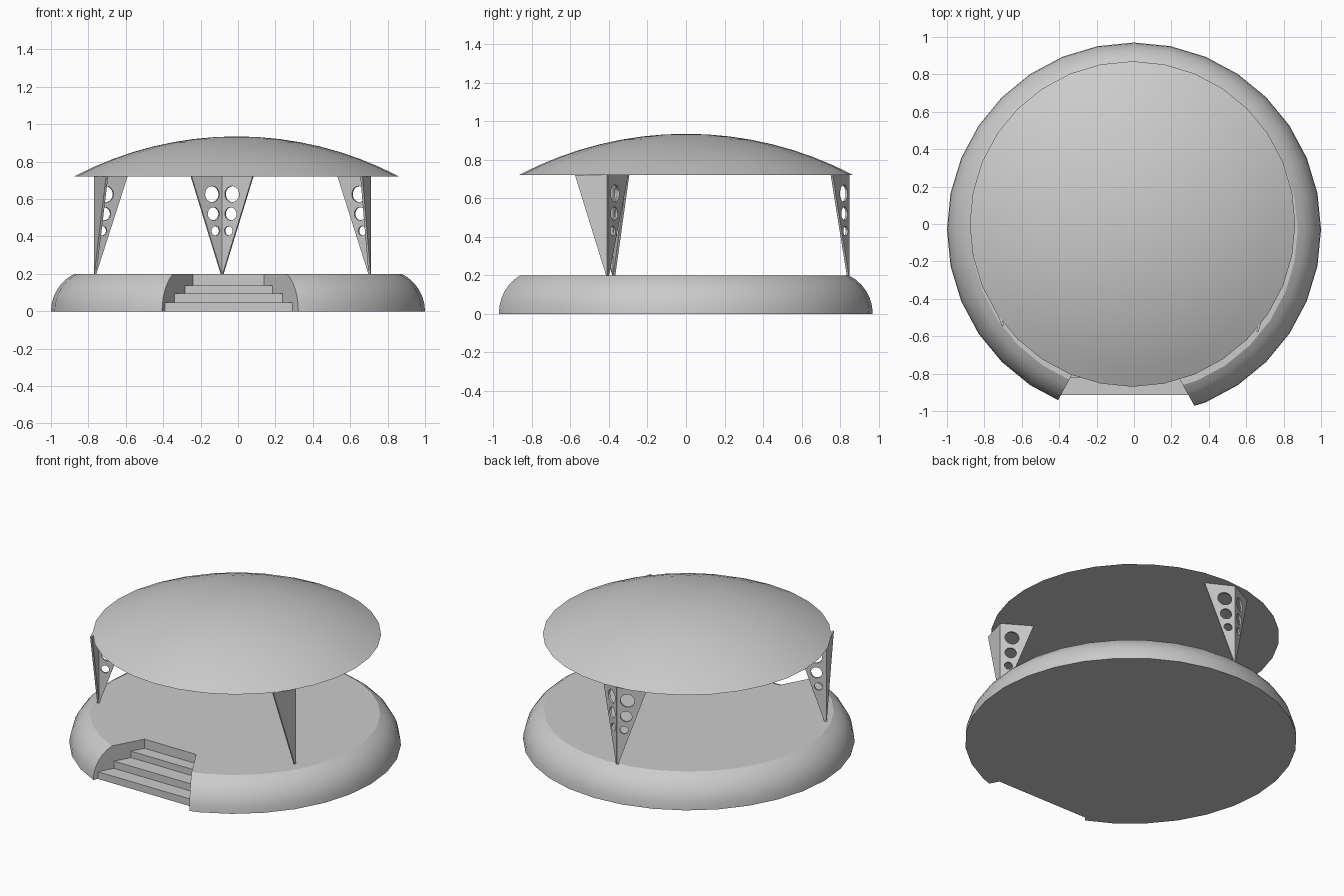
import bpy, bmesh, math
from mathutils import Matrix, Vector

cube = bpy.data.objects.get("Cube")
if cube:
    bpy.data.objects.remove(cube, do_unlink=True)

grey = bpy.data.materials.new("plain_grey")
grey.use_nodes = True
COLOUR = (0.6, 0.6, 0.6, 1)
grey.diffuse_color = COLOUR
for node in grey.node_tree.nodes:
    if node.type == 'BSDF_PRINCIPLED':
        node.inputs["Base Color"].default_value = COLOUR

DECK, EAVES = 0.2, 0.72


def add_mesh(name, bm):
    bmesh.ops.recalc_face_normals(bm, faces=bm.faces)
    mesh = bpy.data.meshes.new(name)
    bm.to_mesh(mesh)
    bm.free()
    mesh.materials.append(grey)
    obj = bpy.data.objects.new(name, mesh)
    bpy.context.scene.collection.objects.link(obj)
    return obj


def smooth(obj):
    bpy.ops.object.select_all(action='DESELECT')
    obj.select_set(True)
    bpy.context.view_layer.objects.active = obj
    bpy.ops.object.shade_smooth_by_angle(angle=math.radians(20))


def lathe(name, profile, centre, sides=32):
    """Spin (radius, z) points about a vertical axis; ends are capped."""
    bm = bmesh.new()
    rings = []
    for r, z in profile:
        if r < 1e-4:
            rings.append([bm.verts.new((centre[0], centre[1], z))])
            continue
        angles = [2 * math.pi * i / sides for i in range(sides)]
        rings.append([bm.verts.new((centre[0] + r * math.cos(a),
                                    centre[1] + r * math.sin(a), z)) for a in angles])
    for low, high in zip(rings, rings[1:]):
        for i in range(sides):
            j = (i + 1) % sides
            if len(high) == 1:
                bm.faces.new((low[i], low[j], high[0]))
            else:
                bm.faces.new((low[i], low[j], high[j], high[i]))
    for ring in (rings[0], rings[-1]):
        if len(ring) > 1:
            bm.faces.new(ring)
    return add_mesh(name, bm)


# Round platform with a bulging rim
ARC = 0.2225
sweep = math.asin(DECK / ARC)
rim = [(1 - ARC + ARC * math.cos(sweep * i / 6), ARC * math.sin(sweep * i / 6))
       for i in range(7)]
platform = lathe("platform", rim, (0, -0.03))

# Stairs cut into the platform: a stepped side profile whose width narrows inward
steps = [(-0.915, -0.1), (-0.82, 0.048), (-0.72, 0.096), (-0.64, 0.139)]
side = [(-1.2, -0.1)]
for (y, z), top in zip(steps, [s[1] for s in steps[1:]] + [0.3]):
    side += [(y, z), (y, top)]
side.append((-1.2, 0.3))
bm = bmesh.new()
walls = []
for s in (-1, 1):
    walls.append([bm.verts.new((-0.05 + s * (0.19 + 0.55 * (-0.64 - y)), y, z))
                  for y, z in side])
    bm.faces.new(walls[-1])
for i in range(len(side)):
    j = (i + 1) % len(side)
    bm.faces.new((walls[0][i], walls[0][j], walls[1][j], walls[1][i]))
cutter = add_mesh("stair_cutter", bm)
cutter.hide_render = True
cut = platform.modifiers.new("stairs", 'BOOLEAN')
cut.operation, cut.solver, cut.object = 'DIFFERENCE', 'EXACT', cutter
bpy.context.view_layer.objects.active = platform
bpy.ops.object.modifier_apply(modifier=cut.name)
bpy.data.objects.remove(cutter, do_unlink=True)
smooth(platform)

# Shallow spherical roof with a flat underside
R, RISE = 0.87, 0.215
ball = (R * R + RISE * RISE) / (2 * RISE)
edge = math.asin(R / ball)
cap = [(ball * math.sin(edge * (1 - i / 8)),
        EAVES + RISE - ball * (1 - math.cos(edge * (1 - i / 8)))) for i in range(9)]
smooth(lathe("roof", cap, (-0.008, 0)))


def wing(name, fold, end, pierced):
    """Upright triangular plate from the fold line out to the end point."""
    out = Vector(end) - Vector(fold)
    length = out.length
    out.normalize()
    outlines = [[(0, DECK), (0.006, DECK), (length, EAVES), (0, EAVES)]]
    if pierced:
        for part, z, r in ((0.335, 0.626, 0.043), (0.293, 0.521, 0.035), (0.224, 0.43, 0.025)):
            outlines.append([(part * length + r * math.cos(math.pi * k / 12),
                              z + r * math.sin(math.pi * k / 12)) for k in range(24)])
    curve = bpy.data.curves.new(name, 'CURVE')
    curve.dimensions, curve.fill_mode, curve.extrude = '2D', 'BOTH', 0.006
    for points in outlines:
        spline = curve.splines.new('POLY')
        spline.points.add(len(points) - 1)
        for p, (x, y) in zip(spline.points, points):
            p.co = (x, y, 0, 1)
        spline.use_cyclic_u = True
    temp = bpy.data.objects.new(name + "_outline", curve)
    bpy.context.scene.collection.objects.link(temp)
    mesh = bpy.data.meshes.new_from_object(
        temp.evaluated_get(bpy.context.evaluated_depsgraph_get()))
    bpy.data.objects.remove(temp, do_unlink=True)
    bm = bmesh.new()
    bm.from_mesh(mesh)
    bmesh.ops.remove_doubles(bm, verts=bm.verts, dist=1e-5)
    bm.transform(Matrix(((out.x, 0, out.y, fold[0]), (out.y, 0, -out.x, fold[1]),
                         (0, 1, 0, 0), (0, 0, 0, 1))))
    for f in bm.faces:
        f.smooth = False
        f.material_index = 0
    add_mesh(name, bm)


# Folded supports: the back one has two pierced wings, the side ones have one
supports = {
    "back": ((-0.085, 0.843), (-0.25, 0.757), (0.08, 0.757), True),
    "left": ((0.705, -0.408), (0.535, -0.305), (0.66, -0.575), False),
    "right": ((-0.765, -0.375), (-0.593, -0.3), (-0.7, -0.545), False),
}
for place, (fold, first, second, both) in supports.items():
    wing(place + "_support_inner_wing", fold, first, True)
    wing(place + "_support_outer_wing", fold, second, both)
